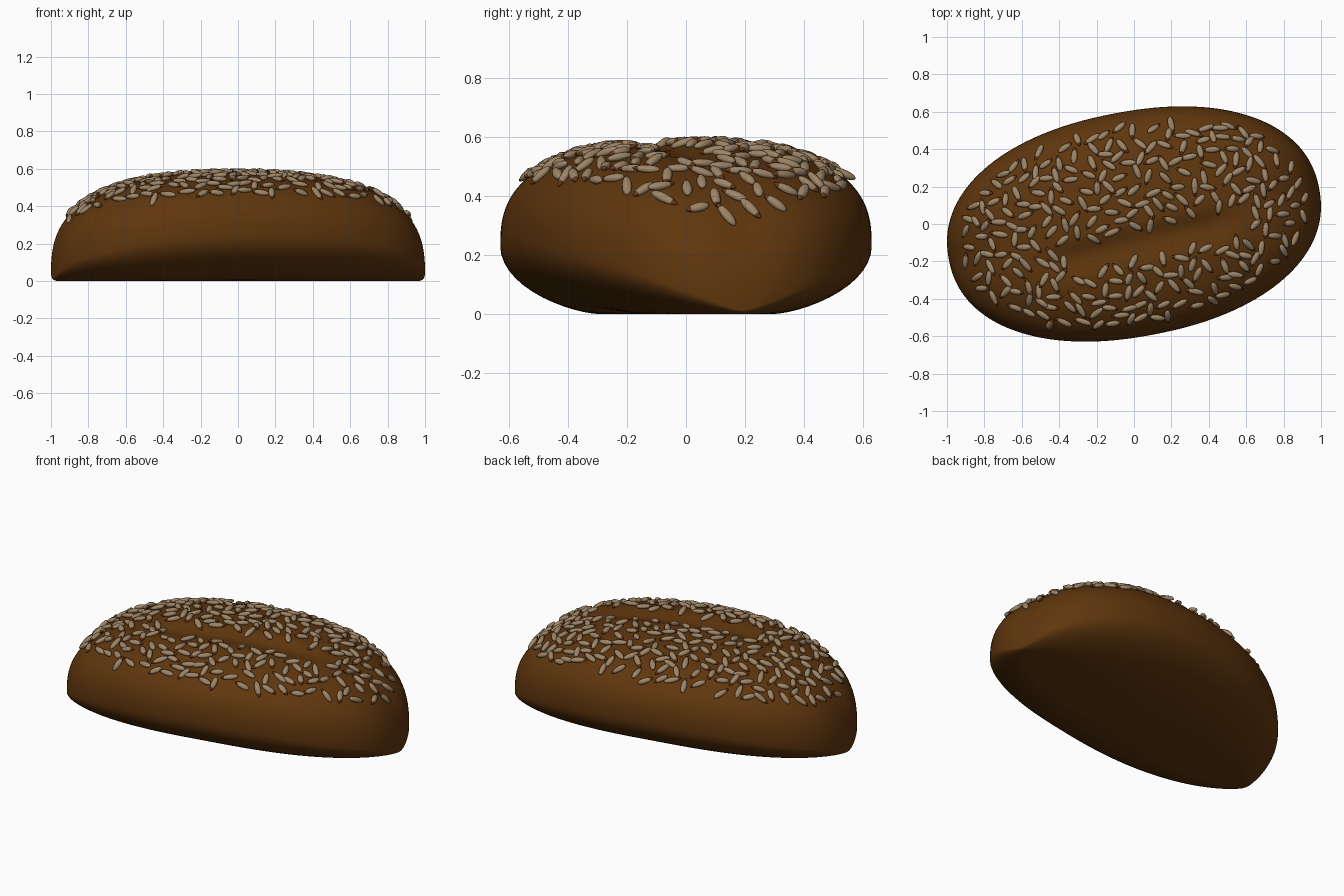
import bpy, bmesh, random
from math import sin, cos, pi, sqrt, atan2, radians
from mathutils import Vector, Matrix

random.seed(4)
if "Cube" in bpy.data.objects:
    bpy.data.objects.remove(bpy.data.objects["Cube"])

LONG, WIDE, TOP = 1.008, 0.6, 0.58
OUTLINE, DOME = 2.2, 2.6      # fullness of the plan outline and of the crust
TURN = Matrix.Rotation(radians(11), 4, 'Z')


def material(name, rgb):
    mat = bpy.data.materials.new(name)
    mat.use_nodes = True
    mat.diffuse_color = (*rgb, 1)
    bsdf = mat.node_tree.nodes["Principled BSDF"]
    bsdf.inputs["Base Color"].default_value = (*rgb, 1)
    bsdf.inputs["Roughness"].default_value = 0.7
    return mat


def finish(bm, name, mats):
    mesh = bpy.data.meshes.new(name)
    bm.transform(TURN)
    bmesh.ops.recalc_face_normals(bm, faces=bm.faces)
    for face in bm.faces:
        face.smooth = True
    bm.to_mesh(mesh)
    bm.free()
    for mat in mats:
        mesh.materials.append(mat)
    obj = bpy.data.objects.new(name, mesh)
    bpy.context.collection.objects.link(obj)


def reach(u, v):
    """0 at the centre, 1 on the plan outline."""
    return (abs(u / LONG) ** OUTLINE + abs(v / WIDE) ** OUTLINE) ** (1 / OUTLINE)


def outline(a):
    """Point of the plan outline in the direction of angle a."""
    u, v = LONG * cos(a), WIDE * sin(a)
    r = reach(u, v)
    return u / r, v / r


def side(a):
    """0 at the two ends of the roll, 1 at the middle of its long sides."""
    return sqrt(sin(a) ** 2 + 0.004) - 0.05


def rim_height(a):
    return 0.01 + 0.25 * side(a)


def step(a, b, x):
    t = min(max((x - a) / (b - a), 0), 1)
    return t * t * (3 - 2 * t)


def across_slash(u, v):
    """Distance across the lengthwise cut, which runs slightly askew."""
    return v - 0.04 * u


def slash(u, v):
    """Depth of the cut: a steep wall and a long gentle ramp."""
    ends = 1 - step(0.35, 0.66, abs(u - 0.02))
    w = across_slash(u, v)
    return 0.028 * ends * step(-0.25, -0.1, w) * (1 - step(-0.1, 0.01, w))


def crust_height(u, v):
    r = min(reach(u, v), 1)
    rim = rim_height(atan2(v / WIDE, u / LONG))
    return rim + (TOP - rim) * (1 - r ** DOME) ** (1 / DOME) - slash(u, v)


# Bread roll: rings from the crown down to the rim, then under to the flat base
SEGMENTS, UPPER, LOWER = 144, 44, 14
bm = bmesh.new()
rings = []
angles = [2 * pi * i / SEGMENTS for i in range(SEGMENTS)]
for k in range(1, UPPER + 1):
    r = sin(pi / 2 * k / UPPER) ** (2 / DOME)
    ring = []
    for a in angles:
        u, v = (r * c for c in outline(a))
        ring.append(bm.verts.new((u, v, crust_height(u, v))))
    rings.append(ring)
for k in range(1, LOWER + 1):
    t = pi / 2 * k / LOWER
    ring = []
    for a in angles:
        r = 1 - (0.02 + 0.84 * side(a)) * (1 - cos(t))
        u, v = (r * c for c in outline(a))
        ring.append(bm.verts.new((u, v, rim_height(a) * (1 - sin(t)))))
    rings.append(ring)
for upper, lower in zip(rings, rings[1:]):
    for i in range(SEGMENTS):
        j = (i + 1) % SEGMENTS
        bm.faces.new((upper[i], lower[i], lower[j], upper[j]))
crown = bm.verts.new((0, 0, crust_height(0, 0)))
base = bm.verts.new((0, 0, 0))
for i in range(SEGMENTS):
    j = (i + 1) % SEGMENTS
    bm.faces.new((crown, rings[0][i], rings[0][j]))
    bm.faces.new((base, rings[-1][j], rings[-1][i]))
finish(bm, "bread_roll", [material("brown crust", (0.115, 0.037, 0.004))])

# Scatter points for the seeds, keeping the slash bare
spots = []
for attempt in range(9000):
    u, v = random.uniform(-LONG, LONG), random.uniform(-WIDE, WIDE)
    a = atan2(v / WIDE, u / LONG)
    if reach(u, v) > 0.86 + 0.05 * cos(a) ** 2:
        continue
    if abs(u - 0.12) < 0.5 and -0.2 < across_slash(u, v) < -0.03:
        continue
    spot = Vector((u, v, crust_height(u, v)))
    if all((spot - other).length > 0.058 for other in spots):
        spots.append(spot)
    if len(spots) == 345:
        break

# Seeds: slim spindles lying on the crust, with a dark tip
bm = bmesh.new()
E = 0.01
for spot in spots:
    u, v, z = spot
    normal = Vector(((crust_height(u - E, v) - crust_height(u + E, v)) / (2 * E),
                     (crust_height(u, v - E) - crust_height(u, v + E)) / (2 * E), 1))
    place = (Matrix.Translation(spot + normal.normalized() * 0.008)
             @ normal.to_track_quat('Z', 'Y').to_matrix().to_4x4()
             @ Matrix.Rotation(random.uniform(0, 2 * pi), 4, 'Z')
             @ Matrix.Rotation(random.uniform(-0.22, 0.22), 4, 'Y'))
    seed = bmesh.ops.create_uvsphere(bm, u_segments=8, v_segments=10, radius=1)["verts"]
    half = random.uniform(0.042, 0.052)
    for face in {f for vert in seed for f in vert.link_faces}:
        face.material_index = int(face.calc_center_median().z > 0.68)
    for vert in seed:
        x, y, along = vert.co
        taper = 1 - 0.1 * along * along - 0.2 * along
        vert.co = place @ Vector((along * half, x * 0.0175 * taper, y * 0.014 * taper))
finish(bm, "seeds", [material("tan seed", (0.34, 0.235, 0.135)),
                     material("dark seed tip", (0.12, 0.04, 0.01))])
